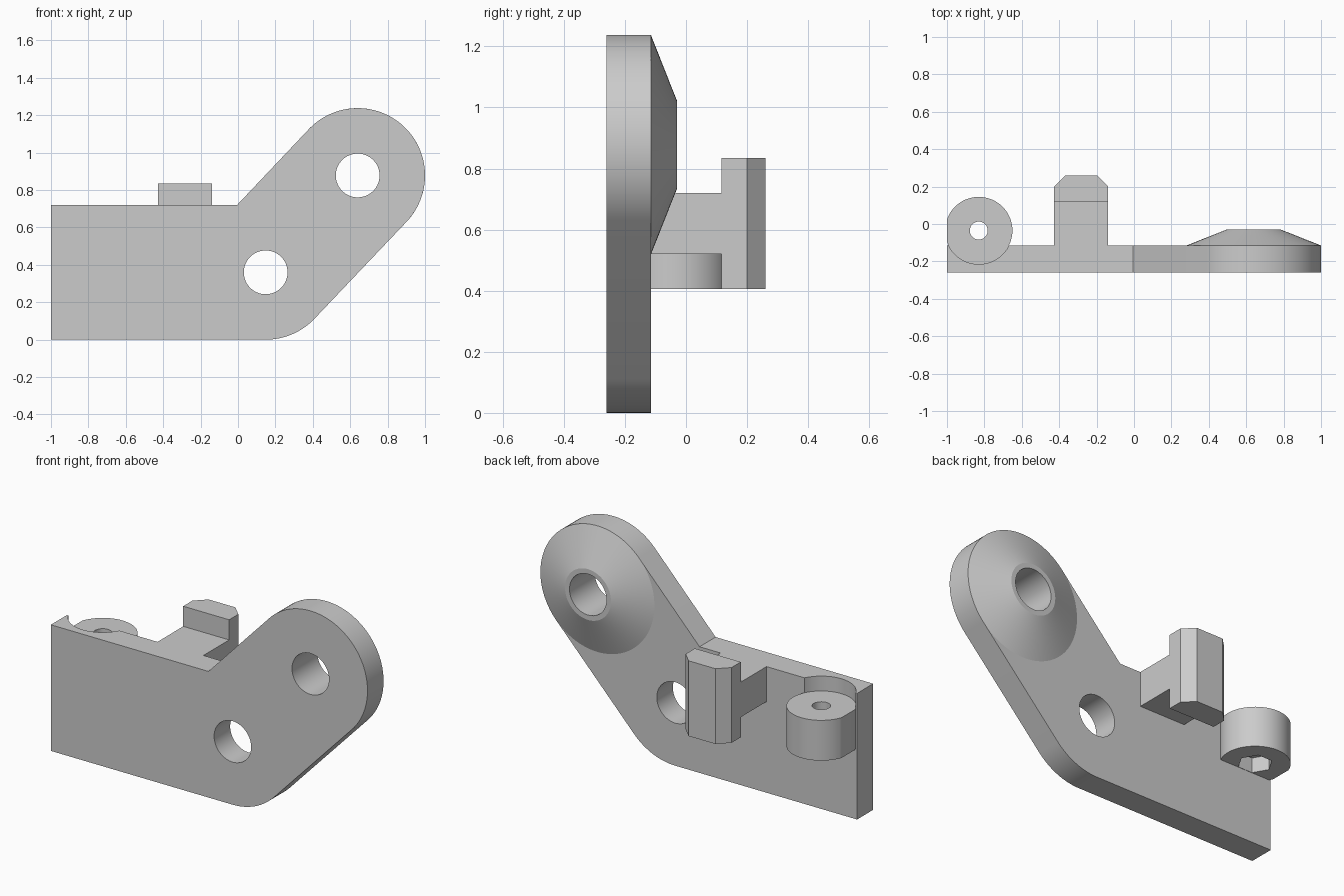
import bpy, bmesh, math

cube = bpy.data.objects.get("Cube")
if cube:
    bpy.data.objects.remove(cube, do_unlink=True)

grey = bpy.data.materials.new("light grey")
grey.use_nodes = True
grey.diffuse_color = (0.6, 0.6, 0.6, 1)
grey.node_tree.nodes["Principled BSDF"].inputs["Base Color"].default_value = (0.6, 0.6, 0.6, 1)


def arc(c, r, start, end, n):
    """Points on an arc, angles in degrees, both ends included."""
    angles = [math.radians(start + (end - start) * i / n) for i in range(n + 1)]
    return [(c[0] + r * math.cos(a), c[1] + r * math.sin(a)) for a in angles]


def circle(c, r, n=64):
    return arc(c, r, 0, 360, n)[:-1]


def prism(name, axis, a, b, profile, end_profile=None):
    """Solid along y (profile in x, z) or along z (profile in x, y)."""
    place = (lambda p, t: (p[0], t, p[1])) if axis == "y" else (lambda p, t: (p[0], p[1], t))
    bm = bmesh.new()
    lo = [bm.verts.new(place(p, a)) for p in profile]
    hi = [bm.verts.new(place(p, b)) for p in end_profile or profile]
    bm.faces.new(lo)
    bm.faces.new(hi[::-1])
    n = len(lo)
    for i in range(n):
        j = (i + 1) % n
        bm.faces.new((lo[i], hi[i], hi[j], lo[j]))
    bmesh.ops.recalc_face_normals(bm, faces=bm.faces)
    mesh = bpy.data.meshes.new(name)
    bm.to_mesh(mesh)
    bm.free()
    mesh.materials.append(grey)
    ob = bpy.data.objects.new(name, mesh)
    bpy.context.collection.objects.link(ob)
    return ob


def activate(ob):
    bpy.ops.object.select_all(action="DESELECT")
    ob.select_set(True)
    bpy.context.view_layer.objects.active = ob


def combine(ob, other, operation="DIFFERENCE"):
    """Apply a boolean and discard the helper."""
    mod = ob.modifiers.new("boolean", "BOOLEAN")
    mod.operation = operation
    mod.solver = "EXACT"
    mod.object = other
    activate(ob)
    bpy.ops.object.modifier_apply(modifier=mod.name)
    bpy.data.objects.remove(other, do_unlink=True)


FRONT, BACK = -0.26, -0.115
LOW, HIGH = (0.148, 0.36), (0.64, 0.878)      # pivot hole centres (x, z)
R, HOLE = 0.36, 0.117
tilt = math.degrees(math.atan2(HIGH[1] - LOW[1], HIGH[0] - LOW[0]))

# Bracket plate with a slanted, rounded arm
outline = [(-1, 0.72), (-1, 0)]
outline += arc(LOW, R, -90, tilt - 90, 16)
outline += arc(HIGH, R, tilt - 90, tilt + 90, 48)
outline += [(-0.005, 0.72)]
plate = prism("bracket_plate", "y", FRONT, BACK, outline)

# Conical boss behind the arm's upper hole
cone = prism("arm_cone_boss", "y", BACK, -0.03, circle(HIGH, R, 96), circle(HIGH, 0.145, 96))

# Pivot holes
combine(plate, prism("cutter", "y", -0.4, 0.1, circle(LOW, HOLE)))
for ob in (plate, cone):
    combine(ob, prism("cutter", "y", -0.4, 0.1, circle(HIGH, HOLE)))

# Screw socket: recess in the plate, round body, bore and hexagonal nut pocket
SOCKET = (-0.83, -0.035)
combine(plate, prism("cutter", "z", 0.5, 0.9, circle(SOCKET, 0.18)))
socket = prism("screw_socket", "z", 0.405, 0.635, circle(SOCKET, 0.18))
side = prism("cutter", "z", 0.3, 0.8, [(-1.2, -0.4), (-1, -0.4), (-1, 0.4), (-1.2, 0.4)])
combine(socket, side)
combine(socket, prism("cutter", "z", 0.3, 0.8, circle(SOCKET, 0.048, 32)))
combine(socket, prism("cutter", "z", 0.3, 0.49, circle(SOCKET, 0.09, 6)))

# Latch: stem rising from the plate and a taller chamfered head
x0, x1, y0, y1 = -0.428, -0.138, 0.117, 0.26
stem = prism("latch_stem", "z", 0.52, 0.72, [(x0, BACK), (x1, BACK), (x1, y0), (x0, y0)])
head = prism("latch_head", "z", 0.405, 0.835,
             [(x0, y0), (x1, y0), (x1, 0.2), (x1 - 0.06, y1), (x0 + 0.06, y1), (x0, 0.2)])

# Smooth the round walls, keep edges crisp
for ob in (plate, cone, socket):
    activate(ob)
    bpy.ops.object.shade_smooth_by_angle(angle=math.radians(20))
